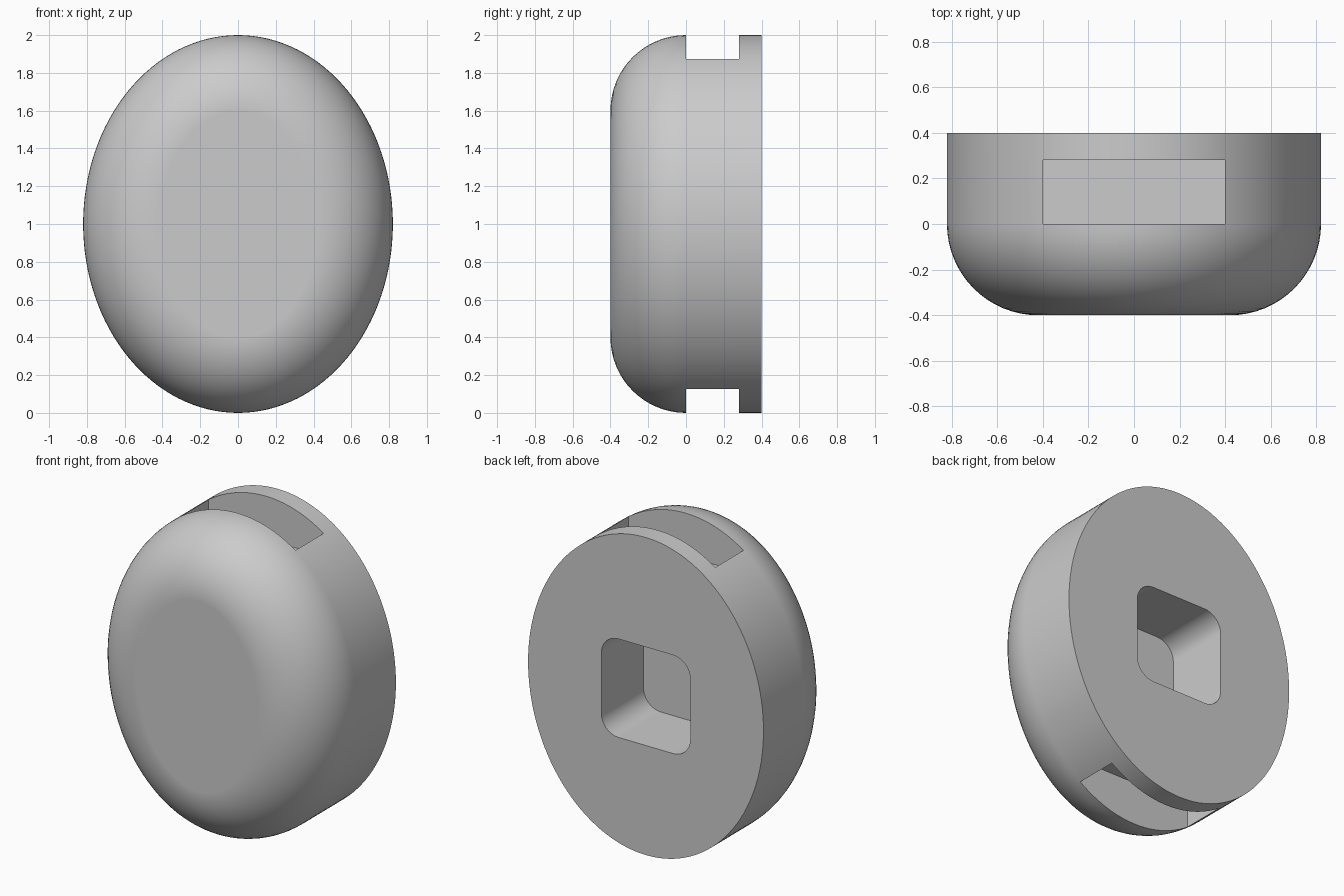
import bpy, bmesh
from math import sin, cos, pi, hypot
from mathutils import Matrix

HALF_W, HALF_H, HALF_D, FILLET = 0.82, 1.0, 0.4, 0.4
SEGMENTS, STEPS = 128, 16

cube = bpy.data.objects.get("Cube")
if cube:
    bpy.data.objects.remove(cube, do_unlink=True)

grey = bpy.data.materials.new("plain grey")
grey.use_nodes = True
colour = (0.6, 0.6, 0.6, 1)
grey.diffuse_color = colour
grey.node_tree.nodes["Principled BSDF"].inputs["Base Color"].default_value = colour


def make_object(name, bm):
    bmesh.ops.recalc_face_normals(bm, faces=bm.faces)
    mesh = bpy.data.meshes.new(name)
    bm.to_mesh(mesh)
    bm.free()
    mesh.materials.append(grey)
    obj = bpy.data.objects.new(name, mesh)
    bpy.context.collection.objects.link(obj)
    return obj


def oval_ring(bm, y, inset):
    """Ellipse moved inward along its own normals."""
    ring = []
    for i in range(SEGMENTS):
        a = 2 * pi * i / SEGMENTS
        nx, nz = cos(a) / HALF_W, sin(a) / HALF_H
        k = inset / hypot(nx, nz)
        ring.append(bm.verts.new((HALF_W * cos(a) - nx * k, y,
                                  HALF_H * (1 + sin(a)) - nz * k)))
    return ring


def box_cutter(name, lo, hi, round_radius=0):
    """Box between two corners, with optional rounding of the edges along y."""
    bm = bmesh.new()
    size = [h - l for l, h in zip(lo, hi)]
    centre = [(h + l) / 2 for l, h in zip(lo, hi)]
    bmesh.ops.create_cube(bm, size=1, matrix=Matrix.Translation(centre)
                          @ Matrix.Diagonal((*size, 1)))
    if round_radius:
        along_y = [e for e in bm.edges
                   if abs(e.verts[0].co.y - e.verts[1].co.y) > 0.1]
        bmesh.ops.bevel(bm, geom=along_y, offset=round_radius, segments=10,
                        profile=0.5, affect='EDGES')
    obj = make_object(name, bm)
    obj.hide_render = True
    return obj


# Oval body: flat back, straight side wall, rounded front
bm = bmesh.new()
rings = [oval_ring(bm, HALF_D, 0)]
for s in range(STEPS + 1):
    t = pi / 2 * s / STEPS
    rings.append(oval_ring(bm, FILLET - HALF_D - FILLET * sin(t),
                           FILLET * (1 - cos(t))))
for r, q in zip(rings, rings[1:]):
    for i in range(SEGMENTS):
        j = (i + 1) % SEGMENTS
        bm.faces.new((r[i], r[j], q[j], q[i]))
bm.faces.new(rings[0])
bm.faces.new(rings[-1])
body = make_object("oval_body", bm)

# Strap slots at top and bottom, rounded square socket in the back
cutters = [
    box_cutter("top_slot_cutter", (-0.4, 0, 1.73), (0.4, 0.28, 2.2)),
    box_cutter("bottom_slot_cutter", (-0.4, 0, -0.2), (0.4, 0.28, 0.27)),
    box_cutter("back_socket_cutter", (-0.31, -0.02, 0.69), (0.31, 0.6, 1.31), 0.12),
]
bpy.ops.object.select_all(action='DESELECT')
bpy.context.view_layer.objects.active = body
body.select_set(True)
for cutter in cutters:
    mod = body.modifiers.new(cutter.name, 'BOOLEAN')
    mod.operation = 'DIFFERENCE'
    mod.solver = 'EXACT'
    mod.object = cutter
    bpy.ops.object.modifier_apply(modifier=mod.name)
    bpy.data.objects.remove(cutter, do_unlink=True)

# Smooth curves, crisp cut edges, even shading on the flat front
bpy.ops.object.shade_smooth_by_angle(angle=pi / 6)
body.modifiers.new("even_normals", 'WEIGHTED_NORMAL').keep_sharp = True
